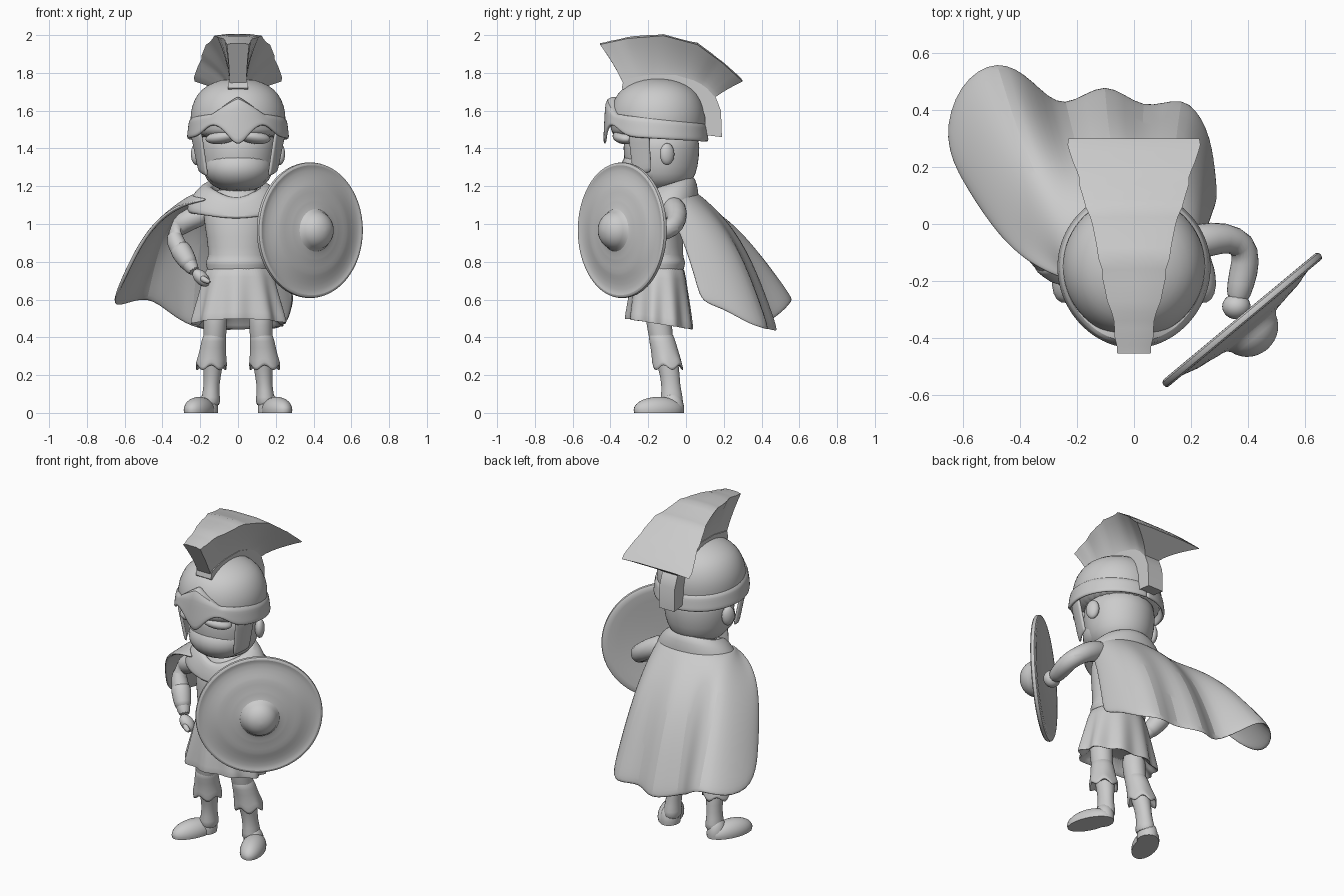
import bpy, bmesh, random
from math import sin, cos, pi, exp
from mathutils import Vector, Matrix

if "Cube" in bpy.data.objects:
    bpy.data.objects.remove(bpy.data.objects["Cube"])
random.seed(4)
TAU = 2 * pi

grey = bpy.data.materials.new("plain_grey")
grey.use_nodes = True
grey.diffuse_color = (0.6, 0.6, 0.6, 1)
grey.node_tree.nodes["Principled BSDF"].inputs["Base Color"].default_value = (0.6, 0.6, 0.6, 1)


def finish(name, bm, sub=1, thick=0, angle=0.9):
    bmesh.ops.recalc_face_normals(bm, faces=bm.faces)
    mesh = bpy.data.meshes.new(name)
    bm.to_mesh(mesh)
    bm.free()
    ob = bpy.data.objects.new(name, mesh)
    bpy.context.collection.objects.link(ob)
    mesh.materials.append(grey)
    if thick:
        mod = ob.modifiers.new("thickness", "SOLIDIFY")
        mod.thickness, mod.offset = thick, 0
    if sub:
        mod = ob.modifiers.new("smoothing", "SUBSURF")
        mod.levels = mod.render_levels = sub
    bpy.ops.object.select_all(action="DESELECT")
    ob.select_set(True)
    bpy.context.view_layer.objects.active = ob
    bpy.ops.object.shade_smooth_by_angle(angle=angle)


def loft(name, rings, closed=True, cap=True, **kw):
    bm = bmesh.new()
    rows = [[bm.verts.new(p) for p in r] for r in rings]
    n = len(rows[0])
    for a, b in zip(rows, rows[1:]):
        for i in range(n if closed else n - 1):
            j = (i + 1) % n
            bm.faces.new((a[i], a[j], b[j], b[i]))
    if cap and closed:
        bm.faces.new(rows[0])
        bm.faces.new(rows[-1])
    finish(name, bm, **kw)


def ring(x, y, z, rx, ry, n=24):
    return [Vector((x + rx * sin(TAU * i / n), y - ry * cos(TAU * i / n), z)) for i in range(n)]


def tube(name, pts, radii, n=12):
    pts = [Vector(p) for p in pts]
    rings = []
    for i, p in enumerate(pts):
        d = (pts[min(i + 1, len(pts) - 1)] - pts[max(i - 1, 0)]).normalized()
        q = d.to_track_quat("Z", "Y")
        rings.append([p + q @ Vector((radii[i] * cos(TAU * k / n), radii[i] * sin(TAU * k / n), 0)) for k in range(n)])
    loft(name, rings)


def ball(name, at, size, yaw=0, roll=0, floor=-1):
    bm = bmesh.new()
    bmesh.ops.create_uvsphere(bm, u_segments=24, v_segments=14, radius=1)
    bm.transform(Matrix.Translation(at) @ Matrix.Rotation(yaw, 4, "Z") @ Matrix.Rotation(roll, 4, "Y")
                 @ Matrix.Diagonal((*size, 1)))
    for v in bm.verts:
        v.co.z = max(v.co.z, floor)
    finish(name, bm, sub=0)


def arc_plate(name, a0, a1, radius, low, high, n, shelf=None):
    # Curved sheet around the head, angle zero faces front; the shelf closes it onto the dome
    rows = []
    for k in range(5):
        t, row = k / 4, []
        for i in range(n + 1):
            a = a0 + (a1 - a0) * i / n
            r = radius(a, t)
            row.append((r * sin(a), -0.15 - r * cos(a), low(a) + (high(a) - low(a)) * t))
        rows.append(row)
    if shelf:
        rows.append([((shelf * x), -.15 + shelf * (y + .15), z) for x, y, z in rows[-1]])
    loft(name, rows, closed=False, thick=.018)


# Head, jaw and helmet dome
loft("head", [ring(0, -0.13, z, r, r) for r, z in
     ((.05, 1.17), (.12, 1.19), (.17, 1.23), (.195, 1.3), (.205, 1.4), (.2, 1.52))])
ball("jaw", (0, -0.18, 1.297), (.18, .165, .12))
ball("neck", (0, -0.09, 1.19), (.1, .1, .12))
loft("helmet_dome", [ring(0, -0.15, z, r, r, 32) for r, z in
     ((.24, 1.45), (.25, 1.5), (.254, 1.56), (.248, 1.62), (.217, 1.69), (.165, 1.735), (.09, 1.765), (.02, 1.772))])


def front(a, w):
    return exp(-(a / w) ** 2)


# Helmet band with the pointed visor and nose dip
arc_plate("helmet_band", -pi, pi,
          lambda a, t: .25 + .018 * front(a, .8) + .012 * (1 - t),
          lambda a: 1.435 + .03 * (1 + cos(a)) / 2 + .06 * front(abs(a) - .5, .3) - .05 * front(a, .2),
          lambda a: 1.53 + .05 * (1 + cos(a)) / 2 + .09 * max(0, 1 - abs(a) / .55), 80, shelf=.8)

for side, tag in ((-1, "right"), (1, "left")):
    arc_plate(tag + "_cheek_guard", side * .9, side * 1.4,
              lambda a, t: .205 + .045 * t, lambda a: 1.25 + .05 * (abs(a) - .9), lambda a: 1.49, 8)
    ball(tag + "_ear", (side * .22, -.1, 1.37), (.027, .04, .058), yaw=side * .4)
    ball(tag + "_brow", (side * .085, -.33, 1.46), (.09, .055, .035), yaw=side * .3, roll=side * .15)

# Crest fan: inner y, z and outer y, z, half width
fan = ((-.33, 1.74, -.455, 1.95, .062), (-.24, 1.755, -.31, 1.982, .08), (-.12, 1.76, -.12, 1.997, .125),
       (0, 1.745, .06, 1.95, .165), (.09, 1.71, .19, 1.855, .205), (.14, 1.66, .3, 1.755, .235))
sections = []
for a, b in zip(fan, fan[1:]):
    sections += [[p + (q - p) * k / 5 for p, q in zip(a, b)] for k in range(5)]
sections.append(list(fan[-1]))
rings = []
for iy, iz, oy, oz, w in sections:
    jag = random.uniform(-.006, .006)
    left = []
    for k in range(8):
        t = k / 7
        sag = .12 * sin(pi * t)
        left.append((.045 + (w - .045) * t ** 1.6 + jag * t, iy + (oy - iy) * (t - sag * .5), iz + (oz - iz) * t))
    top = [(x * w, oy, oz + .008 + jag * .4) for x in (.5, 0, -.5)]
    rings.append(left + top + [(-x, y, z) for x, y, z in reversed(left)])
loft("helmet_crest", rings, sub=0, angle=0.8)

# Crest holder running over the dome to the nape
holder = ((-.34, 1.72), (-.33, 1.765), (-.2, 1.79), (-.06, 1.79), (.06, 1.755), (.15, 1.69), (.185, 1.6), (.19, 1.46))
rings = []
for y, z in holder:
    inward = (Vector((0, -.13, 1.5)) - Vector((0, y, z))).normalized() * .09
    rings.append([(x, y + d * inward.y, z + d * inward.z) for x, d in
                  ((-.052, 1), (-.052, 0), (.052, 0), (.052, 1))])
loft("crest_holder", rings, sub=0, angle=0.7)

# Torso with a slim belt, and pleated skirt
loft("torso", [ring(0, y, z, rx, ry) for z, y, rx, ry in
     ((.72, -.14, .17, .13), (.775, -.14, .165, .13), (.785, -.14, .172, .137), (.81, -.14, .17, .135), (.82, -.14, .157, .125),
      (.93, -.14, .165, .125), (1.05, -.13, .19, .13), (1.13, -.11, .17, .11), (1.2, -.1, .1, .09))])
rings = []
for z, rx, ry in ((.8, .165, .13), (.72, .185, .14), (.6, .215, .16), (.5, .24, .172), (.46, .25, .178), (.48, .22, .155), (.56, .15, .11)):
    fold = .06 * min(1, (.8 - z) * 3.5)
    row = ring(.005, -.14, z, rx, ry, 72)
    for i, p in enumerate(row):
        s = 1 + fold * cos(TAU * i / 72 * 9 + .6)
        p.x *= s
        p.y = -.14 + (p.y + .14) * s
        p.z += .025 * cos(TAU * i / 72) * (.8 - z) / .3
    rings.append(row)
loft("skirt", rings)

# Legs, greaves and boots
for s, tag in ((-1, "right"), (1, "left")):
    x, shift = s * .12, s * .025
    loft(tag + "_leg", [ring(x + shift * k, y, z, rx, ry, 16) for z, y, rx, ry, k in
         ((.6, -.15, .07, .075, 0), (.45, -.142, .062, .068, 0), (.36, -.125, .06, .062, .2),
          (.24, -.09, .052, .058, .5), (.15, -.08, .04, .048, .8), (.08, -.075, .05, .06, 1), (.03, -.075, .055, .065, 1))])
    cuff = [ring(x + s * dx, y, z, rx, ry, 30) for z, y, rx, ry, dx in
            ((.44, -.14, .058, .064, 0), (.38, -.125, .066, .07, .008), (.31, -.108, .072, .073, .016),
             (.25, -.097, .086, .085, .022), (.23, -.095, .08, .078, .022), (.27, -.095, .05, .05, .02))]
    for row in cuff[3:5]:
        for i, p in enumerate(row):
            p.z += .018 * cos(TAU * i / 30 * 5)
    loft(tag + "_greave", cuff)
    ball(tag + "_boot", (s * .205, -.145, .015), (.07, .14, .07), yaw=s * .38, floor=0)
    ball(tag + "_heel", (s * .16, -.075, .02), (.055, .065, .09), floor=0)

# Right arm bent with the hand on the hip
tube("right_arm", ((-.16, -.1, 1.06), (-.25, -.09, 1.03), (-.32, -.08, .985), (-.342, -.09, .935), (-.315, -.12, .87),
     (-.26, -.17, .79), (-.225, -.2, .74)), (.06, .062, .058, .055, .055, .043, .035))
tube("right_bracer", ((-.315, -.115, .88), (-.305, -.125, .865), (-.26, -.17, .79), (-.25, -.18, .775)), (.05, .062, .05, .04))
ball("right_hand", (-.195, -.22, .715), (.055, .04, .035), roll=.8)
tube("right_thumb", ((-.2, -.24, .72), (-.17, -.265, .7), (-.145, -.265, .69)), (.02, .018, .01), 8)

# Left arm reaching forward to the shield
tube("left_arm", ((.15, -.08, 1.1), (.23, -.06, 1.08), (.32, -.045, 1.03), (.385, -.07, .98), (.395, -.13, .96),
     (.375, -.21, .95), (.36, -.28, .95)), (.06, .066, .058, .054, .054, .05, .04))
ball("left_hand", (.36, -.29, .95), (.05, .045, .05))

# Round shield with rim, shallow rings and boss, turned about the centre
shape = ((0, -.018), (.2, -.028), (.345, -.046), (.361, -.038), (.361, -.014), (.345, -.008), (.325, -.02), (.25, -.002),
         (.235, .006), (.17, .012), (.155, .018), (.105, .02), (.1, .05), (.075, .085), (.04, .105), (.004, .11))
facing = Vector((.64, -.77, 0)).to_track_quat("Z", "Y").to_matrix().to_4x4()
place = Matrix.Translation((.397, -.357, .967)) @ facing
loft("shield", [[place @ p for p in ring(0, 0, z, max(r, .004), max(r, .004), 48)] for r, z in shape])

# Cloak mantle over the shoulders
rings = []
for z, rx, ry, dip in ((1.15, .12, .105, .02), (1.2, .135, .12, .035), (1.205, .16, .135, .045), (1.165, .21, .15, .05),
                       (1.1, .25, .16, .035), (1.06, .25, .155, .015)):
    row = ring(-.01, -.1, z, rx, ry, 40)
    for i, p in enumerate(row):
        c = cos(TAU * i / 40)
        p.z -= dip * c + max(0, c) ** 4 * dip * .8
    rings.append(row)
loft("cloak_mantle", rings, cap=False, thick=.02)

# Flowing cloak from the shoulders to a wavy hem
hem = ((.29, .08, .58), (.28, .2, .55), (.26, .34, .46), (.175, .465, .43), (.03, .385, .45), (-.1, .525, .42), (-.25, .385, .45),
       (-.36, .51, .52), (-.48, .59, .62), (-.62, .5, .56), (-.675, .3, .57), (-.6, .16, .71))
rows = []
for k in range(9):
    t, row = k / 8, []
    for i, h in enumerate(hem):
        u = i / (len(hem) - 1)
        a = pi * (.4 + 1.4 * u)
        start = Vector((.23 * sin(a) - .01, -.1 - .15 * cos(a), 1.13 + .035 * sin(pi * u)))
        p = start.lerp(Vector(h), t)
        p += Vector((-.03 * u, .03 * sin(pi * u) - .08 * u ** 4, .085 + .03 * u)) * sin(pi * t)
        row.append(p)
    rows.append(row)
loft("cloak", rows, closed=False, thick=.02, sub=2)
